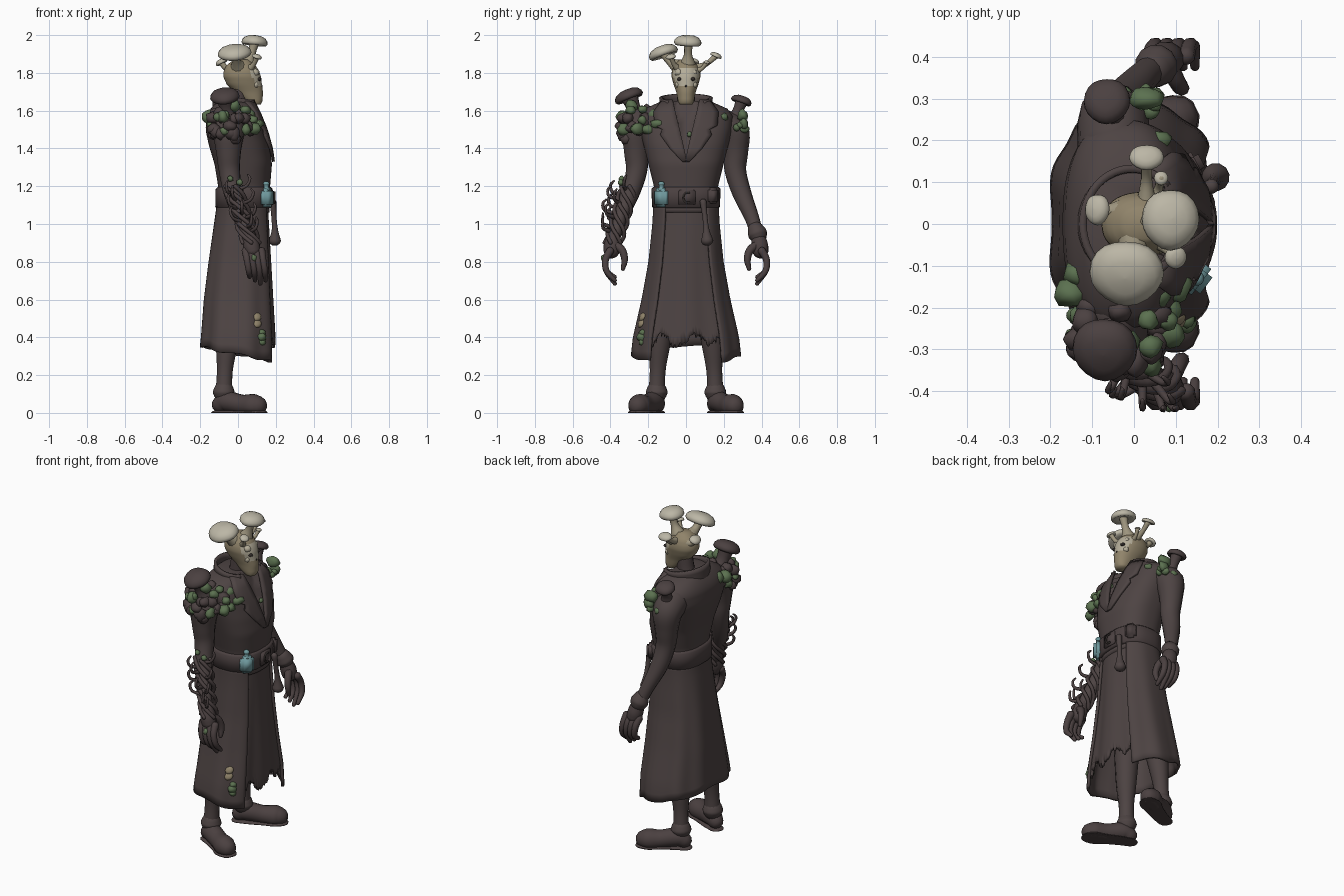
import bpy, bmesh, math, random
from mathutils import Vector

if "Cube" in bpy.data.objects:
    bpy.data.objects.remove(bpy.data.objects["Cube"])
random.seed(4)


def material(name, rgb):
    m = bpy.data.materials.new(name)
    m.use_nodes = True
    m.diffuse_color = (*rgb, 1)
    node = next(n for n in m.node_tree.nodes if n.type == 'BSDF_PRINCIPLED')
    node.inputs["Base Color"].default_value = (*rgb, 1)
    return m


CLOTH = material("dark cloth", (.075, .057, .056))
BARK = material("dark bark", (.07, .052, .052))
TAN = material("tan skin", (.28, .23, .145))
STEM = material("pale stem", (.34, .3, .21))
PALE = material("pale face", (.46, .42, .32))
CREAM = material("cream cap", (.5, .47, .38))
MOSS = material("moss green", (.105, .165, .08))
BLUE = material("blue glass", (.16, .32, .34))
DARK = material("dark hollow", (.03, .024, .022))


def make(name, bm, mat, thick=0):
    bmesh.ops.recalc_face_normals(bm, faces=bm.faces[:])
    for f in bm.faces:
        f.smooth = True
    me = bpy.data.meshes.new(name)
    bm.to_mesh(me)
    bm.free()
    me.materials.append(mat)
    ob = bpy.data.objects.new(name, me)
    bpy.context.scene.collection.objects.link(ob)
    if thick:
        s = ob.modifiers.new("thickness", 'SOLIDIFY')
        s.thickness, s.offset = thick, 0
    return ob


def loft(name, rows, mat, closed=True, thick=0):
    """Skin a list of point rows; closed rows get end caps."""
    bm = bmesh.new()
    vs = [[bm.verts.new(p) for p in r] for r in rows]
    n = len(rows[0])
    for a, b in zip(vs, vs[1:]):
        for i in range(n if closed else n - 1):
            j = (i + 1) % n
            bm.faces.new((a[i], a[j], b[j], b[i]))
    if closed:
        bm.faces.new(vs[0])
        bm.faces.new(vs[-1])
    return make(name, bm, mat, thick)


def interp(table, z):
    for a, b in zip(table, table[1:]):
        if z <= b[0]:
            t = max(0, (z - a[0]) / (b[0] - a[0]))
            return [p + (q - p) * t for p, q in zip(a[1:], b[1:])]
    return table[-1][1:]


def oval(table, z, a, off=0, p=2.5):
    """Point on a rounded section, angle measured from the face direction."""
    x0, x1, y = interp(table, z)
    c, s = math.cos(a), math.sin(a)
    return Vector(((x0 + x1) / 2 + ((x1 - x0) / 2 + off) * math.copysign(abs(c) ** (2 / p), c),
                   (y + off) * math.copysign(abs(s) ** (2 / p), s), z))


def spans(a, b, n):
    return [a + (b - a) * i / n for i in range(n + 1)]


FULL = spans(0, math.tau, 40)[:-1]


def tube(name, pts, mat, n=12, steps=5, floor=False):
    """Smooth tube through (x, y, z, radius) points."""
    ps = [Vector(p) for p in pts]
    ps = [ps[0] * 2 - ps[1]] + ps + [ps[-1] * 2 - ps[-2]]
    path = []
    for a, b, c, d in zip(ps, ps[1:], ps[2:], ps[3:]):
        for k in range(steps):
            t = k / steps
            path.append((b * 2 + (c - a) * t + (a * 2 - b * 5 + c * 4 - d) * t * t
                         + (b * 3 - a - c * 3 + d) * t ** 3) / 2)
    path.append(ps[-2])
    rows, u = [], Vector((.3, 1, .2))
    for i, q in enumerate(path):
        t = (path[min(i + 1, len(path) - 1)].xyz - path[max(i - 1, 0)].xyz).normalized()
        u = (u - t * u.dot(t)).normalized()
        v = t.cross(u)
        # rounded ends
        ends = [(-.7, .35), (-.45, .75), (0, 1)] if i == 0 else [(0, 1)]
        if i == len(path) - 1:
            ends = [(0, 1), (.45, .75), (.7, .35)]
        for shift, scale in ends:
            rows.append([q.xyz + t * shift * q.w + (u * math.cos(w) + v * math.sin(w)) * q.w * scale
                         for w in spans(0, math.tau, n)[:-1]])
    if floor:
        for r in rows:
            for p in r:
                p.z = max(p.z, 0)
    return loft(name, rows, mat)


def cap(name, loc, r, lean, mat, wide=1.0):
    """Mushroom cap turned about a leaning axis."""
    prof = [(.02, -.05), (.5, -.1), (.88, -.22), (1, -.08), (.97, .12), (.8, .33), (.5, .47), (.02, .52)]
    q = Vector((0, 0, 1)).rotation_difference(Vector(lean))
    rows = [[Vector(loc) + q @ Vector((k * r * math.cos(a) * wide, k * r * math.sin(a) * (1 + .04 * math.sin(3 * a)),
                                       h * r)) for a in FULL[::2]] for k, h in prof]
    return loft(name, rows, mat)


def blobs(name, spots, mat):
    """One mesh of small lumpy clumps, each (position, radius)."""
    bm = bmesh.new()
    for pos, r in spots:
        new = bmesh.ops.create_icosphere(bm, subdivisions=2, radius=r)["verts"]
        k = Vector([random.uniform(.75, 1.2) for _ in range(3)])
        for v in new:
            v.co = v.co * k * random.uniform(.84, 1.14) + Vector(pos)
    return make(name, bm, mat)


# coat and torso: height, back, front, half width
BODY = [(.26, -.205, .2, .285), (.4, -.19, .2, .27), (.6, -.175, .19, .225), (.8, -.15, .18, .19),
        (1, -.12, .17, .17), (1.1, -.105, .165, .165), (1.2, -.105, .17, .17), (1.32, -.125, .18, .2),
        (1.42, -.155, .165, .225), (1.5, -.172, .14, .245), (1.57, -.165, .115, .25), (1.61, -.145, .095, .22),
        (1.65, -.11, .08, .13)]
rows = [[oval(BODY, z, a) for a in spans(0, math.tau, 96)[:-1]] for z in spans(1.06, 1.65, 30)]
for p in (p for r in rows for p in r):
    # open neckline sunk behind the lapels
    if p.x > 0 and abs(p.y) < (p.z - 1.35) * .24:
        p.x -= .03
loft("coat_body", rows, CLOTH)


def skirt(name, a0, a1, hem, off):
    rows = []
    for t in spans(0, 1, 18):
        row = []
        for a in spans(a0, a1, 72):
            z = 1.12 + (hem(a) - 1.12) * t
            row.append(oval(BODY, z, a, off + .006 * t * math.cos(9 * a)))
        rows.append(row)
    return loft(name, rows, CLOTH, False, .016)


edge = math.radians(36)
skirt("coat_skirt", edge, math.tau - edge,
      lambda a: .308 - .045 * math.cos(a) + .006 * math.sin(7 * a), 0)
skirt("torn_tunic", -edge * 1.3, edge * 1.3,
      lambda a: .385 + .03 * math.sin(11 * a) + random.uniform(-.02, .02), -.015)

# lapels and collar
for side, label in ((-1, "right"), (1, "left")):
    rows = []
    for z, yin, yout in ((1.655, .07, .125), (1.59, .055, .17), (1.52, .038, .165), (1.5, .033, .125),
                         (1.47, .026, .135), (1.4, .01, .085), (1.33, -.005, .02)):
        row = []
        for y in spans(yin, yout, 4):
            ry = interp(BODY, z)[2]
            a = math.asin(min(1, abs(y) / ry) ** 1.25)
            p = oval(BODY, z, a, .01)
            row.append((p.x, y * side, z))
        rows.append(row)
    loft(label + "_lapel", rows, CLOTH, False, .014)
rows = []
for t in spans(0, 1, 5):
    rows.append([((.125 - .008 * t) * math.cos(a) - .005, (.125 + .008 * t) * math.sin(a),
                  1.57 + t * (.1 - .02 * math.cos(a))) for a in spans(.75, math.tau - .75, 36)])
loft("collar", rows, CLOTH, False, .018)

# belt, buckle, bottle and sash
loft("belt", [[oval(BODY, z, a, o) for a in FULL] for z, o in
              ((1.085, .004), (1.09, .014), (1.185, .014), (1.195, .004))], BARK)


def block(name, loc, size, mat, turn=0):
    bm = bmesh.new()
    bmesh.ops.create_cube(bm, size=1)
    for v in bm.verts:
        v.co = Vector([c * s for c, s in zip(v.co, size)])
    bmesh.ops.bevel(bm, geom=bm.edges[:], offset=min(size) * .25, segments=2, affect='EDGES')
    ob = make(name, bm, mat)
    ob.location, ob.rotation_euler.z = loc, turn
    return ob


block("buckle_plate", (.182, .005, 1.14), (.018, .09, .08), BARK)
tube("buckle_crescent", [(.193, .01 - .025 * math.cos(a), 1.14 + .028 * math.sin(a), .006)
                         for a in spans(-1.9, 1.9, 6)], DARK, 8)
block("bottle", (.15, -.13, 1.14), (.058, .078, .1), BLUE, -.65)
tube("bottle_neck", [(.15, -.13, 1.18, .017), (.15, -.13, 1.2, .013), (.15, -.13, 1.213, .018)], BLUE)
block("hip_pouch", (.14, .14, 1.15), (.05, .06, .085), BARK, .5)
tube("sash", [(.185, .09, 1.12, .018), (.19, .1, 1.04, .014), (.195, .107, .97, .017),
              (.195, .112, .91, .034)], CLOTH)

# limbs, mirrored side to side
for s, label in ((-1, "right"), (1, "left")):
    def side(pts):
        return [(x, y * s, z, r) for x, y, z, r in pts]
    tube(label + "_arm", side([(-.05, .18, 1.53, .085), (-.05, .25, 1.485, .085), (-.05, .262, 1.38, .067),
                               (-.045, .262, 1.28, .057), (-.025, .297, 1.16, .05), (.02, .35, 1.03, .038),
                               (.055, .38, .93, .034)]), CLOTH)
    tube(label + "_hand", side([(.055, .38, .95, .034), (.07, .39, .89, .045), (.08, .395, .85, .042)]), BARK)
    for i in range(4):
        x = .04 + .028 * i
        tube(label + "_finger", side([(x, .4, .86, .022), (x + .008, .426, .81, .019),
                                      (x + .018, .42, .75, .017),
                                      (x + .022, .375, .682 + .018 * abs(i - 2), .011)]), BARK, 8)
    tube(label + "_thumb", side([(.085, .375, .89, .024), (.105, .338, .86, .021), (.115, .325, .81, .018),
                                 (.115, .335, .76, .011)]), BARK, 8)
    tube(label + "_leg", side([(-.04, .11, .6, .075), (-.06, .14, .36, .058), (-.07, .15, .22, .043),
                               (-.075, .155, .1, .046)]), CLOTH)
    tube(label + "_ankle_cuff", side([(-.074, .155, .135, .05), (-.075, .155, .11, .058),
                                      (-.075, .155, .09, .052)]), CLOTH, 16)
    tube(label + "_shoe", side([(-.105, .15, .04, .042), (-.06, .17, .06, .054), (.02, .212, .045, .052),
                                (.08, .245, .04, .06), (.115, .26, .038, .05)]), BARK, 16, floor=True)
    tube(label + "_sole", side([(-.11, .148, 0, .042), (-.04, .178, 0, .047), (.03, .215, 0, .052),
                                (.08, .243, 0, .062), (.115, .26, 0, .054)]), BARK, 16,
         floor=True).scale.z = .35
tube("left_cuff", [(.045, .365, .98, .042), (.053, .378, .95, .052), (.058, .385, .93, .046)], CLOTH)

# roots wrapped round the right forearm
for i in range(5):
    pts = []
    for k in range(9):
        t, a = k / 8, i * 1.26 + k * .75
        pts.append((-.03 + .1 * t + .047 * math.cos(a), -.3 - .085 * t + .047 * math.sin(a), 1.2 - .3 * t, .011))
    tube("forearm_root", pts, BARK, 7, 3)
for i in range(10):
    t, a = i / 10, i * 2.2
    b = Vector((-.03 + .1 * t, -.31 - .08 * t, 1.17 - .24 * t))
    d = Vector((math.cos(a) * .8, -abs(math.sin(a)) - .2, .35)).normalized()
    pts = [(*(b + d * .03), .012), (*(b + d * .085), .009),
           (*(b + d * .105 + Vector((0, .01, .03))), .008), (*(b + d * .09 + Vector((0, .015, .055))), .005)]
    tube("thorn_twig", [(x, max(y, -.44), z, r) for x, y, z, r in pts], BARK, 6, 3)

# head, with a pale band round the eyes
HEAD = [(1.632, .065, .12, .034), (1.65, .035, .13, .042), (1.7, -.02, .132, .052), (1.74, -.06, .126, .066),
        (1.78, -.078, .122, .077), (1.81, -.076, .112, .075), (1.84, -.062, .092, .064), (1.87, -.02, .06, .035)]
tube("neck", [(-.02, 0, 1.56, .06), (0, 0, 1.64, .05), (.01, 0, 1.72, .047)], BARK)
head = loft("head", [[oval(HEAD, z, a, 0, 2.2) for a in FULL] for z in spans(1.632, 1.87, 22)], TAN)
head.data.materials.append(PALE)
for f in head.data.polygons:
    if f.normal.x > .4 and 1.73 < f.center.z < 1.825:
        f.material_index = 1
blobs("eye_hollows", [((.112, y, 1.767), .012) for y in (-.036, .036)], DARK)
blobs("nose_hollow", [((.125, 0, 1.73), .006)], DARK)
blobs("cheekbones", [((.094, y, 1.738), .02) for y in (-.042, .042)], PALE)
blobs("brows", [((.088, y, 1.8), .022) for y in (-.038, .038)], PALE)

# head mushrooms: cap place, radius, lean, stem base, width
for loc, r, lean, base, wide in (((-.018, -.117, 1.905), .08, (-.1, -.35, 1), (0, -.04, 1.83), 1.12),
                                 ((.088, .012, 1.962), .073, (.1, .05, 1), (.05, .01, 1.85), .95),
                                 ((.03, .16, 1.89), .032, (0, .45, 1), (.03, .04, 1.82), 1.3),
                                 ((-.088, .035, 1.855), .037, (-.5, .1, 1), (-.04, .03, 1.82), .85),
                                 ((.065, .11, 1.855), .017, (.1, .2, 1), (.05, .05, 1.81), 1),
                                 ((.1, -.08, 1.885), .027, (.3, -.2, 1), (.06, -.04, 1.82), 1)):
    cap("head_mushroom_cap", loc, r, lean, CREAM, wide)
    mid = Vector(loc) * .55 + Vector(base) * .45 - Vector((0, 0, .012))
    w = .007 + r * .19
    tube("head_mushroom_stem", [(*base, w * 2), (*mid, w * 1.05), (*loc, w * 1.2)], STEM, 10)

# shoulder mushrooms
for label, loc, r, lean, base in (("right", (-.07, -.3, 1.675), .078, (-.1, -.4, 1), (-.05, -.25, 1.54)),
                                  ("left", (-.065, .295, 1.65), .056, (-.1, .35, 1), (-.05, .25, 1.54))):
    cap(label + "_shoulder_cap", loc, r, lean, BARK)
    tube(label + "_shoulder_stem", [(*base, r * .8), (*((Vector(base) + Vector(loc)) / 2), r * .5),
                                    (*loc, r * .6)], BARK)


# moss and bark clumps
def clump(centre, reach, count, size):
    out = []
    for _ in range(count):
        d = Vector((random.uniform(-1, 1), random.uniform(-1, 1), random.uniform(-.55, .6))).normalized()
        out.append((Vector(centre) + Vector([a * b for a, b in zip(d, reach)]), random.uniform(.6, 1.2) * size))
    return out


blobs("right_shoulder_bark", clump((-.04, -.255, 1.52), (.105, .09, .1), 26, .035), BARK)
blobs("right_shoulder_moss", clump((-.03, -.262, 1.53), (.12, .09, .1), 20, .029)
      + [((-.14, -.12, 1.575), .036), ((-.15, -.165, 1.565), .04), ((.06, -.17, 1.575), .036),
         ((.1, -.15, 1.53), .034), ((.08, -.2, 1.5), .034), ((.08, -.23, 1.55), .025)], MOSS)
blobs("left_shoulder_moss", clump((.0, .285, 1.53), (.05, .04, .05), 12, .024) + [((.03, .3, 1.575), .036)], MOSS)
blobs("chest_moss", [((.145, .02, 1.475), .014), ((.125, -.05, 1.53), .014), ((.06, .2, 1.565), .026),
                     ((.01, -.345, 1.22), .016), ((-.04, -.34, 1.24), .014), ((.085, -.43, .82), .018)], MOSS)
blobs("hem_moss", [(oval(BODY, z, -.98), r) for z, r in ((.375, .02), (.4, .026), (.425, .02))], MOSS)
for z in (.475, .51):
    cap("hem_mushroom", oval(BODY, z, -1.15), .026, (.3, -.8, .5), TAN)
